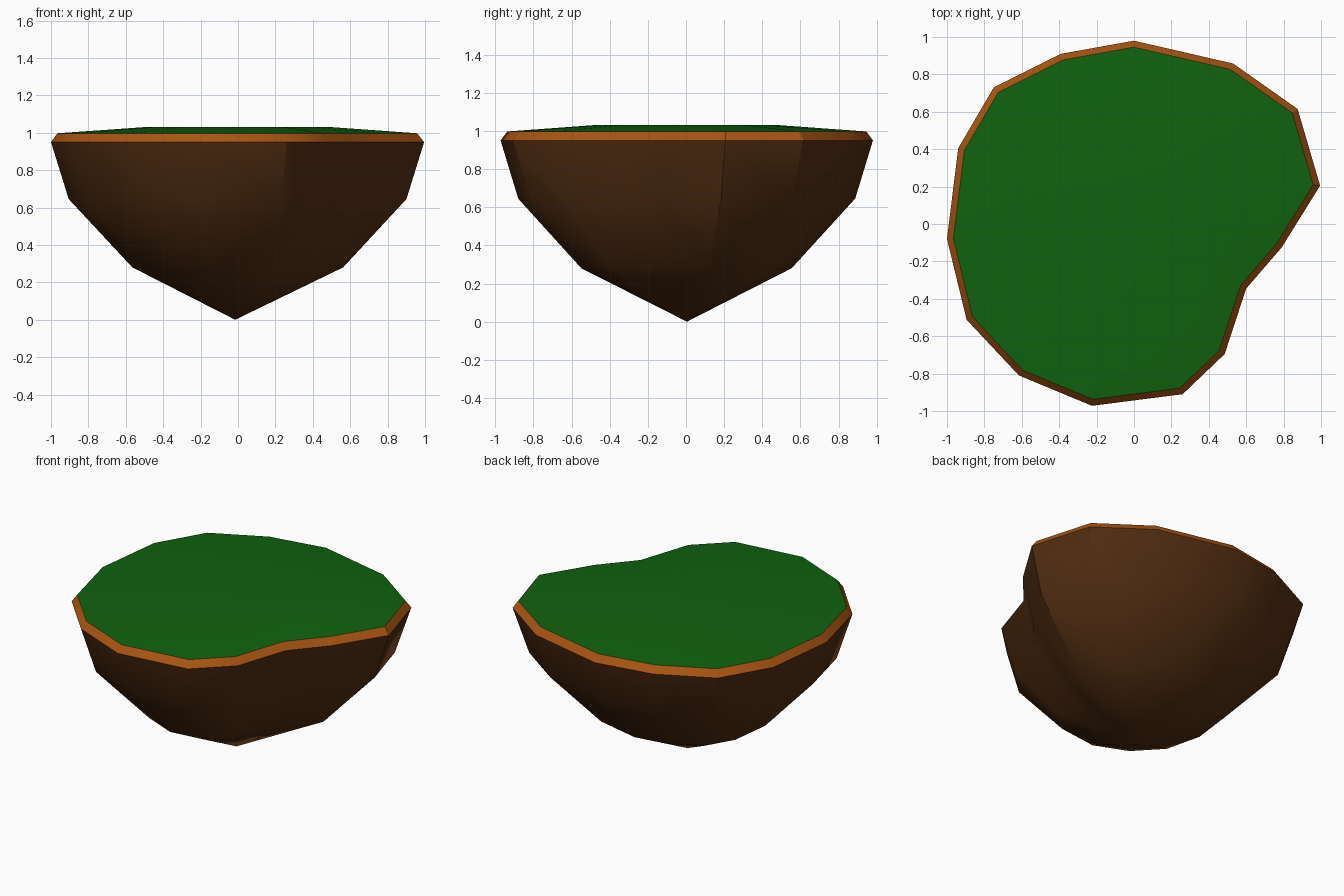
import bpy
import bmesh
import math
from mathutils import Vector

cube = bpy.data.objects.get("Cube")
if cube:
    bpy.data.objects.remove(cube, do_unlink=True)


def material(name, rgb):
    m = bpy.data.materials.new(name)
    m.use_nodes = True
    m.diffuse_color = (*rgb, 1)
    bsdf = m.node_tree.nodes["Principled BSDF"]
    bsdf.inputs["Base Color"].default_value = (*rgb, 1)
    bsdf.inputs["Roughness"].default_value = 0.9
    return m


grass = material("grass green", (0.005, 0.122, 0.005))
clay = material("orange clay", (0.40, 0.09, 0.006))
soil = material("dark soil", (0.085, 0.027, 0.006))

# Island outline, clockwise from the back, with a notch at the front left
outline = [Vector(p) for p in (
    (0, 0.98), (0.53, 0.858), (0.875, 0.615), (0.995, 0.205), (0.79, -0.125),
    (0.6, -0.345), (0.485, -0.695), (0.26, -0.91), (-0.225, -0.972),
    (-0.615, -0.81), (-0.895, -0.512), (-1.0, -0.08), (-0.94, 0.405),
    (-0.75, 0.73), (-0.39, 0.91))]


def inset(points, d):
    """Move every edge of a clockwise outline inwards by d."""
    result = []
    for i, p in enumerate(points):
        a = (p - points[i - 1]).normalized()
        b = (points[(i + 1) % len(points)] - p).normalized()
        na, nb = Vector((a.y, -a.x)), Vector((b.y, -b.x))
        result.append(p + (na + nb) * d / (1 + na.dot(nb)))
    return result


def ring(points, scale, z):
    return [(p.x * scale, p.y * scale, z) for p in points]


def loft(name, rings, mat, tip=None, cap=False, angle=30):
    """Skin rings listed from bottom to top; optional bottom tip and flat cap."""
    bm = bmesh.new()
    loops = [[bm.verts.new(c) for c in r] for r in rings]
    n = len(loops[0])
    for low, high in zip(loops, loops[1:]):
        for i in range(n):
            j = (i + 1) % n
            bm.faces.new((low[i], high[i], high[j], low[j]))
    if tip:
        t = bm.verts.new(tip)
        for i in range(n):
            bm.faces.new((t, loops[0][i], loops[0][(i + 1) % n]))
    if cap:
        bm.faces.new(loops[-1][::-1])
    mesh = bpy.data.meshes.new(name)
    bm.to_mesh(mesh)
    bm.free()
    mesh.materials.append(mat)
    obj = bpy.data.objects.new(name, mesh)
    bpy.context.collection.objects.link(obj)
    bpy.ops.object.select_all(action="DESELECT")
    obj.select_set(True)
    bpy.context.view_layer.objects.active = obj
    bpy.ops.object.shade_smooth_by_angle(angle=math.radians(angle))
    return obj


inner = inset(outline, 0.034)

# Tapering underside
loft("soil_underside",
     [ring(outline, 0.565, 0.28), ring(outline, 0.905, 0.645), ring(outline, 1, 0.95)],
     soil, tip=(-0.015, 0.005, 0.0))

# Bevelled edge band
loft("clay_rim", [ring(outline, 1, 0.95), ring(inner, 1, 0.997)], clay)

# Gently raised lawn
loft("grass_top", [ring(inner, 1, 0.997), ring(outline, 0.5, 1.03)], grass, cap=True)
